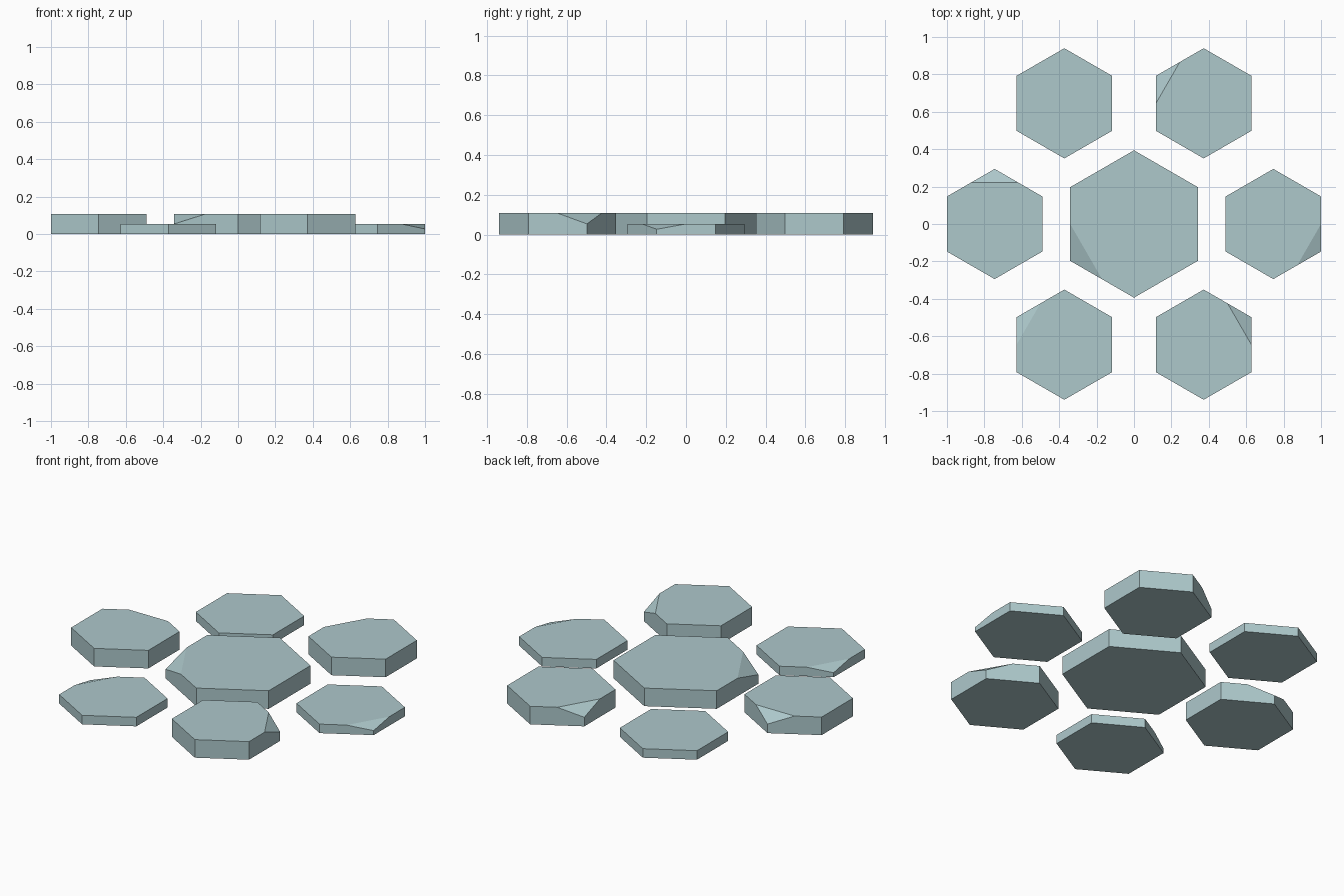
import bpy, bmesh
from math import cos, sin, radians
from mathutils import Vector

if "Cube" in bpy.data.objects:
    bpy.data.objects.remove(bpy.data.objects["Cube"])

THICK, THIN = 0.108, 0.054
RING = 0.745


def hex_tile(name, x, y, radius, height, chip=None):
    """Pointy-top hexagonal slab; chip = angle of the corner broken off the top."""
    bm = bmesh.new()
    corners = [Vector((cos(radians(a)), sin(radians(a)), 0)) * radius
               for a in range(30, 390, 60)]
    up = Vector((0, 0, height))
    bottom = [bm.verts.new(c) for c in corners]
    top = [bm.verts.new(c + up) for c in corners]
    bm.faces.new(bottom[::-1])
    bm.faces.new(top)
    for i in range(6):
        j = (i + 1) % 6
        bm.faces.new((bottom[i], bottom[j], top[j], top[i]))

    # slice the corner through the midpoints of its three edges
    if chip is not None:
        i = (chip - 30) // 60
        a = (corners[i] + corners[i - 1]) / 2 + up
        b = (corners[i] + corners[(i + 1) % 6]) / 2 + up
        c = corners[i] + up / 2
        normal = (b - a).cross(c - a)
        if normal.dot(corners[i] + up - a) < 0:
            normal.negate()
        bmesh.ops.bisect_plane(bm, geom=bm.verts[:] + bm.edges[:] + bm.faces[:],
                               plane_co=a, plane_no=normal, clear_outer=True)
        bmesh.ops.holes_fill(bm, edges=[e for e in bm.edges if e.is_boundary])
        bmesh.ops.recalc_face_normals(bm, faces=bm.faces[:])

    mesh = bpy.data.meshes.new(name)
    bm.to_mesh(mesh)
    bm.free()
    obj = bpy.data.objects.new(name, mesh)
    obj.location = (x, y, 0)
    bpy.context.collection.objects.link(obj)
    return obj


# large middle tile
tiles = [hex_tile("centre_tile", 0, 0, 0.394, THICK, 210)]

# surrounding tiles, alternating thin and thick, one left whole
chips = [330, 150, None, 90, 150, 30]
for k, chip in enumerate(chips):
    ang = radians(60 * k)
    tiles.append(hex_tile(f"outer_tile_{k + 1}", RING * cos(ang), RING * sin(ang),
                          0.2945, THICK if k % 2 else THIN, chip))

# pale blue-green stone
stone = bpy.data.materials.new("stone")
stone.diffuse_color = (0.42, 0.58, 0.6, 1)
stone.use_nodes = True
stone.node_tree.nodes["Principled BSDF"].inputs["Base Color"].default_value = stone.diffuse_color
for t in tiles:
    t.data.materials.append(stone)
